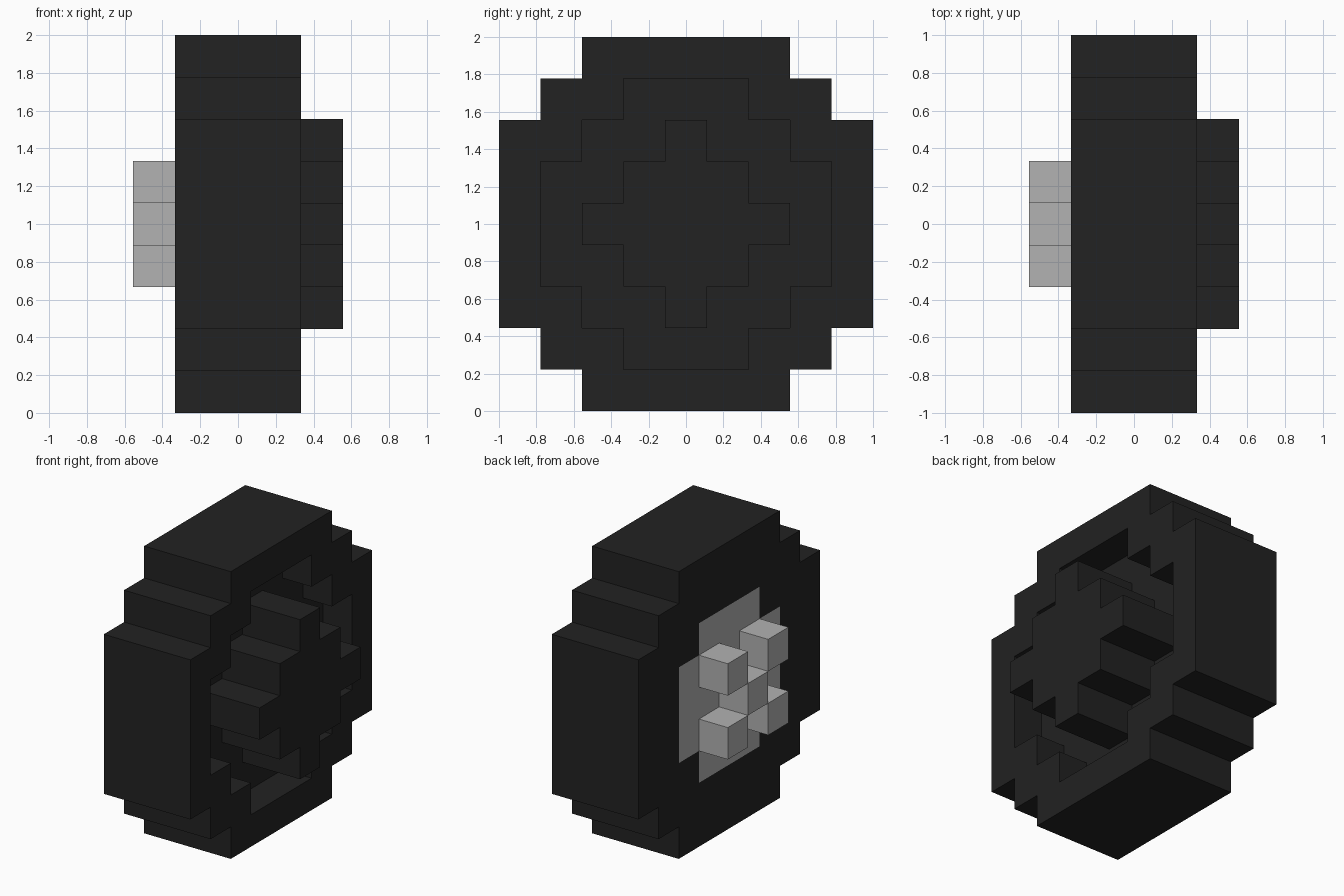
import bpy
import bmesh
from mathutils import Vector

if "Cube" in bpy.data.objects:
    bpy.data.objects.remove(bpy.data.objects["Cube"], do_unlink=True)

UNIT = 2 / 9  # block edge length


def material(name, value):
    mat = bpy.data.materials.new(name)
    mat.use_nodes = True
    colour = (value, value, value, 1)
    mat.diffuse_color = colour
    mat.node_tree.nodes["Principled BSDF"].inputs["Base Color"].default_value = colour
    return mat


def disc(half_widths):
    """Set of (y, z) cells from the half width of each row, bottom to top."""
    mid = len(half_widths) // 2
    return {(y, row - mid) for row, w in enumerate(half_widths)
            for y in range(-w, w + 1)}


def layers(cells, *xs):
    return {(x, y, z) for x in xs for y, z in cells}


def block_part(name, cells, mat):
    """Skin a set of blocks, leaving out the faces between neighbours."""
    bm = bmesh.new()
    for cell in cells:
        for axis in range(3):
            for side in (-1, 1):
                normal = Vector([side if i == axis else 0 for i in range(3)])
                neighbour = tuple(int(c + n) for c, n in zip(cell, normal))
                if neighbour in cells:
                    continue
                u = Vector([1 if i == (axis + 1) % 3 else 0 for i in range(3)])
                v = normal.cross(u)
                centre = Vector(cell) + normal / 2
                corners = [centre + (a * u + b * v) / 2
                           for a, b in ((-1, -1), (1, -1), (1, 1), (-1, 1))]
                bm.faces.new([bm.verts.new(c * UNIT + Vector((0, 0, 1)))
                              for c in corners])
    bmesh.ops.remove_doubles(bm, verts=bm.verts, dist=0.001)
    mesh = bpy.data.meshes.new(name)
    bm.to_mesh(mesh)
    bm.free()
    mesh.materials.append(mat)
    obj = bpy.data.objects.new(name, mesh)
    bpy.context.collection.objects.link(obj)
    return obj


rubber = material("dark_rubber", 0.016)
metal = material("light_grey_metal", 0.445)

# Stepped outlines of each part
tyre = disc([2, 3, 4, 4, 4, 4, 4, 3, 2])
recess = disc([1, 2, 3, 3, 3, 2, 1])
hub = disc([0, 1, 2, 1, 0])
plate = disc([1, 2, 2, 2, 1])
bolts = {(y, z) for y, z in disc([1, 1, 1]) if (y + z) % 2 == 0}

# Tyre with a recess on the inner side and a seat for the wheel plate
block_part("tyre", layers(tyre - plate, -1) | layers(tyre, 0)
           | layers(tyre - recess, 1), rubber)

# Axle hub standing out of the recess
block_part("axle_hub", layers(hub, 1, 2), rubber)

# Flush wheel plate and its five bolts
block_part("wheel_plate", layers(plate, -1), metal)
block_part("wheel_bolts", layers(bolts, -2), metal)
